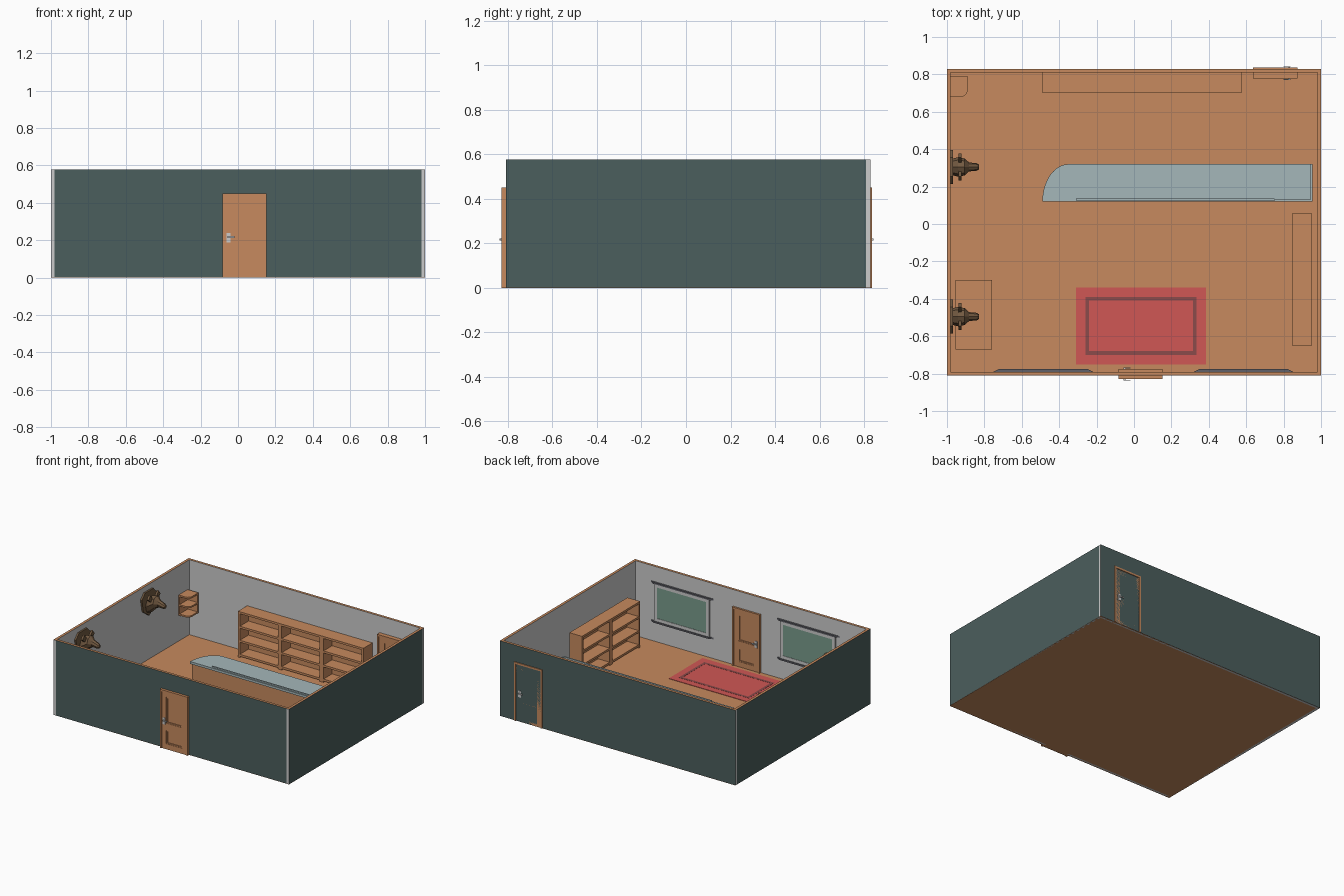
import bpy, bmesh, math
from mathutils import Vector

if "Cube" in bpy.data.objects:
    bpy.data.objects.remove(bpy.data.objects["Cube"])


def mat(name, r, g, b):
    m = bpy.data.materials.new(name)
    m.diffuse_color = (r, g, b, 1)
    m.use_nodes = True
    m.node_tree.nodes["Principled BSDF"].inputs["Base Color"].default_value = m.diffuse_color
    return m


WOOD = mat("wood", .57, .255, .112)
GREEN = mat("wall_paint", .071, .112, .11)
BLUE = mat("counter_stone", .376, .474, .491)
RED = mat("rug_red", .63, .095, .089)
DARKRED = mat("rug_band", .26, .07, .07)
BROWN = mat("fur", .17, .102, .053)
GLASS = mat("glass", .19, .33, .26)
RAIL = mat("dark_rail", .12, .12, .14)


def finish(name, bm, m=None):
    bmesh.ops.recalc_face_normals(bm, faces=bm.faces)
    me = bpy.data.meshes.new(name)
    bm.to_mesh(me)
    bm.free()
    if m:
        me.materials.append(m)
    ob = bpy.data.objects.new(name, me)
    bpy.context.collection.objects.link(ob)
    return ob


def add_box(bm, x0, x1, y0, y1, z0, z1):
    vs = bmesh.ops.create_cube(bm, size=1)["verts"]
    for v in vs:
        v.co = ((x0 + x1) / 2 + v.co.x * (x1 - x0), (y0 + y1) / 2 + v.co.y * (y1 - y0),
                (z0 + z1) / 2 + v.co.z * (z1 - z0))


def boxes(name, items, m=None):
    bm = bmesh.new()
    for b in items:
        add_box(bm, *b)
    return finish(name, bm, m)


def prism(name, pts, axis, a, b, m=None):
    """Extrude a 2D outline from a to b along axis (x, y or z)."""
    place = {"x": lambda p, h: (h, p[0], p[1]), "y": lambda p, h: (p[0], h, p[1]),
             "z": lambda p, h: (p[0], p[1], h)}[axis]
    bm = bmesh.new()
    f = bm.faces.new([bm.verts.new(place(p, a)) for p in pts])
    new = bmesh.ops.extrude_face_region(bm, geom=[f])["geom"]
    shift = Vector(place((0, 0), b - a))
    bmesh.ops.translate(bm, verts=[v for v in new if isinstance(v, bmesh.types.BMVert)], vec=shift)
    return finish(name, bm, m)


def ring_xz(x0, x1, z0, z1, w, y0, y1):
    return [(x0, x0 + w, y0, y1, z0, z1), (x1 - w, x1, y0, y1, z0, z1),
            (x0 + w, x1 - w, y0, y1, z0, z0 + w), (x0 + w, x1 - w, y0, y1, z1 - w, z1)]


# floor and walls: painted outside, grey inside, wooden top edge
boxes("floor", [(-1, 1, -.81, .83, 0, .002)], WOOD)


def wall(name, dims, out):
    ob = boxes(name, [dims])
    ob.data.materials.append(None)
    ob.data.materials.append(GREEN)
    ob.data.materials.append(WOOD)
    for p in ob.data.polygons:
        if p.normal.dot(Vector(out)) > .9:
            p.material_index = 1
        elif p.normal.z > .9:
            p.material_index = 2


H = .577
wall("front_wall", (-.98, .98, -.81, -.79, 0, H), (0, -1, 0))
wall("back_wall", (-1, 1, .81, .83, 0, H), (0, 1, 0))
wall("left_wall", (-1, -.98, -.81, .81, 0, H), (-1, 0, 0))
wall("right_wall", (.98, 1, -.81, .81, 0, H), (1, 0, 0))


# panelled doors with casing and handles on both sides
def door(name, x0, x1, y0, y1, hx, side):
    boxes(name + "_casing", [(x0, x0 + .014, y0, y1, 0, .45), (x1 - .014, x1, y0, y1, 0, .45),
                             (x0 + .014, x1 - .014, y0, y1, .436, .45)], WOOD)
    a, b = x0 + .014, x1 - .014
    ya, yb = y0 + .006, y1 - .006
    boxes(name + "_leaf", [(a, b, ya + .008, yb - .008, 0, .436),
                           (a, a + .035, ya, yb, 0, .436), (b - .035, b, ya, yb, 0, .436),
                           (a + .035, b - .035, ya, yb, 0, .042), (a + .035, b - .035, ya, yb, .145, .2),
                           (a + .035, b - .035, ya, yb, .4, .436)], WOOD)
    mould = []
    for z0, z1 in ((.042, .145), (.2, .4)):
        for s0, s1 in ((ya + .003, ya + .009), (yb - .009, yb - .003)):
            mould += ring_xz(a + .035, b - .035, z0, z1, .009, s0, s1)
    boxes(name + "_moulding", mould, WOOD)
    parts = []
    for yf, s in ((ya, -1), (yb, 1)):
        for u0, u1, d0, d1, z0, z1 in ((-.011, .011, 0, .004, .188, .238), (-.005, .005, .004, .013, .212, .222),
                                       (-.007, .03, .009, .013, .212, .222)):
            xs = sorted((hx + side * u0, hx + side * u1))
            ys = sorted((yf + s * d0, yf + s * d1))
            parts.append((*xs, *ys, z0, z1))
    boxes(name + "_handles", parts)


door("front_door", -.083, .152, -.83, -.775, -.05, 1)
door("back_door", .637, .875, .777, .836, .83, -1)

# front windows, seen from inside
for i, (x0, x1) in enumerate(((-.75, -.22), (.32, .85))):
    n = f"window_{i + 1}"
    boxes(n + "_glass", [(x0 + .055, x1 - .055, -.79, -.784, .17, .44)], GLASS)
    boxes(n + "_frame", ring_xz(x0 + .03, x1 - .03, .16, .45, .026, -.79, -.781))
    taper = [(x0, -.79), (x1, -.79), (x1 - .03, -.775), (x0 + .03, -.775)]
    prism(n + "_sill", taper, "z", .15, .162, RAIL)
    prism(n + "_lintel", taper, "z", .448, .46, RAIL)

# rug with dark band
boxes("rug", [(-.31, .385, -.75, -.34, .002, .005)], RED)
boxes("rug_band", [(-.26, .335, -.7, -.68, .004, .006), (-.26, .335, -.41, -.39, .004, .006),
                   (-.26, -.24, -.68, -.41, .004, .006), (.315, .335, -.68, -.41, .004, .006)], DARKRED)


# counter with one rounded end
def counter_outline(d):
    arc = [(-.35 - (.14 - d) * math.sin(t), .12 + d + (.2 - 2 * d) * math.cos(t))
           for t in [k * math.pi / 20 for k in range(11)]]
    return [(.955 - d, .12 + d), (.955 - d, .32 - d)] + arc


prism("counter_body", counter_outline(.008), "z", .002, .172, WOOD)
prism("counter_top", counter_outline(0), "z", .172, .19, BLUE)
boxes("counter_lip", [(-.31, .75, .126, .136, .19, .2), (.75, .945, .12, .13, .19, .2),
                      (.945, .955, .12, .32, .19, .2)], BLUE)


# open bookcases: units stand side by side along the wall
def bookcase(name, start, end, front, back, n, along_x):
    items, t, h, w = [], .016, .355, (end - start) / n
    f0, f1 = min(front, back), max(front, back)
    for i in range(n):
        a, b = start + i * w, start + (i + 1) * w
        parts = [(a, a + t, f0, f1, .002, h - t), (b - t, b, f0, f1, .002, h - t), (a, b, f0, f1, h - t, h)]
        parts += [(a + t, b - t, f0, f1, z, z + t) for z in (.012, .12, .228)]
        bk = sorted((back, back + (.008 if front > back else -.008)))
        parts.append((a + t, b - t, *bk, .002, h - t))
        items += parts
    if not along_x:
        items = [(c, d, a, b, e, f) for a, b, c, d, e, f in items]
    boxes(name, items, WOOD)


bookcase("back_bookcase", -.49, .575, .7, .812, 3, True)
bookcase("side_bookcase", -.65, .055, .845, .952, 2, False)

# rounded corner shelf hung on the left wall
R = .035
shelf = [(-.98, .68)] + [(-.89 - R + R * math.sin(t), .68 + R - R * math.cos(t))
                         for t in [k * math.pi / 12 for k in range(7)]] + [(-.89, .79), (-.98, .79)]
for i, z in enumerate((.2, .272, .344)):
    prism(f"corner_shelf_{i + 1}", shelf, "z", z, z + .012, WOOD)
boxes("corner_shelf_back", [(-.982, -.972, .68, .79, .2, .356), (-.972, -.89, .78, .79, .2, .356)], WOOD)

# side table
boxes("side_table", [(-.955, -.76, -.67, -.3, .16, .18)] +
      [(x, x + .02, y, y + .02, .002, .16) for x in (-.945, -.79) for y in (-.66, -.33)], WOOD)


# mounted animal heads: plaque, low-poly head, ears
def trophy(name, y, z):
    prism(name + "_plaque", [(y + a, z + b) for a, b in
          ((-.09, .05), (-.05, .09), (.05, .09), (.09, .05), (.07, -.05), (0, -.1), (-.07, -.05))],
          "x", -.982, -.967, BROWN)
    bm = bmesh.new()
    rings = []
    for x, dz, ry, rz in ((-.968, -.02, .045, .06), (-.94, 0, .052, .062), (-.905, .02, .045, .048),
                          (-.882, .015, .024, .028), (-.84, .005, .02, .02), (-.828, .003, .012, .012)):
        rings.append([bm.verts.new((x, y + ry * math.cos(k * math.pi / 4), z + dz + rz * math.sin(k * math.pi / 4)))
                      for k in range(8)])
    for p, q in zip(rings, rings[1:]):
        for k in range(8):
            bm.faces.new((p[k], p[k - 1], q[k - 1], q[k]))
    bm.faces.new(rings[0])
    bm.faces.new(rings[-1])
    finish(name + "_head", bm, BROWN)
    for s, side in ((-1, "right"), (1, "left")):
        prism(f"{name}_{side}_ear", [(y + s * .022, z + .05), (y + s * .045, z + .03),
              (y + s * .072, z + .055), (y + s * .05, z + .085)], "x", -.938, -.922, BROWN)


trophy("back_trophy", .305, .445)
trophy("front_trophy", -.495, .445)
